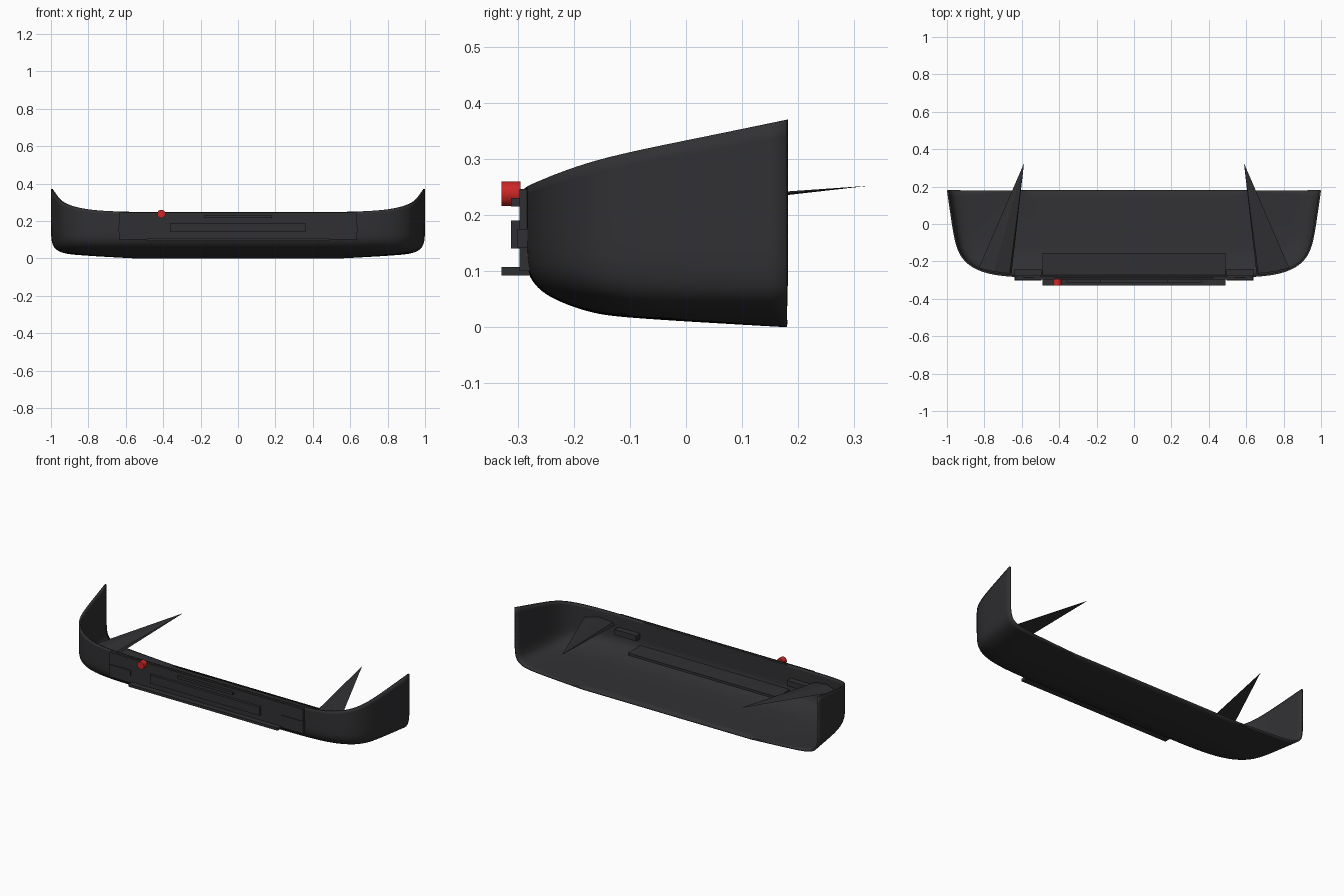
import bpy, math

if "Cube" in bpy.data.objects:
    bpy.data.objects.remove(bpy.data.objects["Cube"])

dark = bpy.data.materials.new("dark_plastic")
dark.diffuse_color = (0.03, 0.03, 0.033, 1)
dark.use_nodes = True
dark.node_tree.nodes["Principled BSDF"].inputs["Base Color"].default_value = dark.diffuse_color
red = bpy.data.materials.new("red_paint")
red.diffuse_color = (0.6, 0.02, 0.02, 1)
red.use_nodes = True
red.node_tree.nodes["Principled BSDF"].inputs["Base Color"].default_value = red.diffuse_color


def mesh_obj(name, verts, faces, mat=dark):
    me = bpy.data.meshes.new(name)
    me.from_pydata(verts, [], faces)
    me.update()
    ob = bpy.data.objects.new(name, me)
    bpy.context.collection.objects.link(ob)
    me.materials.append(mat)
    return ob


def box(name, x0, x1, y0, y1, z0, z1):
    bpy.ops.mesh.primitive_cube_add(
        size=1, location=((x0 + x1) / 2, (y0 + y1) / 2, (z0 + z1) / 2))
    ob = bpy.context.object
    ob.name = name
    ob.scale = (x1 - x0, y1 - y0, z1 - z0)
    ob.data.materials.append(dark)
    return ob


# Bumper shell: plan curve (x, y, top height) lofted down and under to the floor
half = [(0, -.288, .248), (.3, -.288, .248), (.55, -.287, .248), (.68, -.282, .252),
        (.79, -.266, .259), (.88, -.228, .275), (.937, -.165, .297),
        (.962, -.08, .317), (.98, .04, .341), (1, .18, .37)]
plan = [(-x, y, z) for x, y, z in half[:0:-1]] + half
BACK = .18
# (x inset, y inset, height, blend towards the top edge)
levels = [(0, 0, .13, 1), (0, 0, .13, .5), (0, 0, .13, 0), (.003, .01, .095, 0),
          (.012, .06, .062, 0), (.035, .16, .04, 0), (.075, .26, .025, 0),
          (.14, .36, .018, 0), (.28, .66, .009, 0), (.45, 1, 0, 0)]
verts, faces = [], []
for kx, ky, z, t in levels:
    for x, y, top in plan:
        verts.append((x * (1 - kx), BACK + (y - BACK) * (1 - ky), z + t * (top - z)))
n = len(plan)
for r in range(len(levels) - 1):
    for c in range(n - 1):
        a = r * n + c
        faces.append((a, a + n, a + n + 1, a + 1))
shell = mesh_obj("bumper_shell", verts, faces)
sub = shell.modifiers.new("smooth", 'SUBSURF')
sub.levels = sub.render_levels = 2
sub.boundary_smooth = 'PRESERVE_CORNERS'
sol = shell.modifiers.new("thickness", 'SOLIDIFY')
sol.thickness = .01
sol.offset = -1
bpy.context.view_layer.objects.active = shell
shell.select_set(True)
bpy.ops.object.shade_smooth_by_angle(angle=math.radians(40))

# Front panel, grille and slots
box("front_panel", -.635, .635, -.297, -.277, .1, .246)
box("grille", -.36, .36, -.312, -.28, .14, .19)
box("upper_slot", -.182, .182, -.312, -.28, .215, .23)
box("lower_splitter", -.49, .49, -.329, -.155, .092, .107)

# Lamp housings and rear mounting spikes on both sides
for side, s in (("left", -1), ("right", 1)):
    xs = sorted((s * .495, s * .638))
    box("lamp_housing_" + side, xs[0], xs[1], -.301, -.24, .142, .175)
    base = [(.83, -.235, .2), (.655, -.265, .185), (.665, -.265, .2), (.75, -.255, .212)]
    pts = [(s * x, y, z) for x, y, z in base] + [(s * .588, .325, .252)]
    fs = [(0, 1, 4), (1, 2, 4), (2, 3, 4), (3, 0, 4), (3, 2, 1, 0)]
    mesh_obj("mount_spike_" + side, pts, fs if s < 0 else [f[::-1] for f in fs])

# Red tow point
bpy.ops.mesh.primitive_cylinder_add(vertices=24, radius=.022, depth=.034,
                                    location=(-.41, -.312, .238),
                                    rotation=(math.pi / 2, 0, 0))
tow = bpy.context.object
tow.name = "tow_point"
tow.data.materials.append(red)
bpy.ops.object.shade_smooth_by_angle(angle=math.radians(40))
